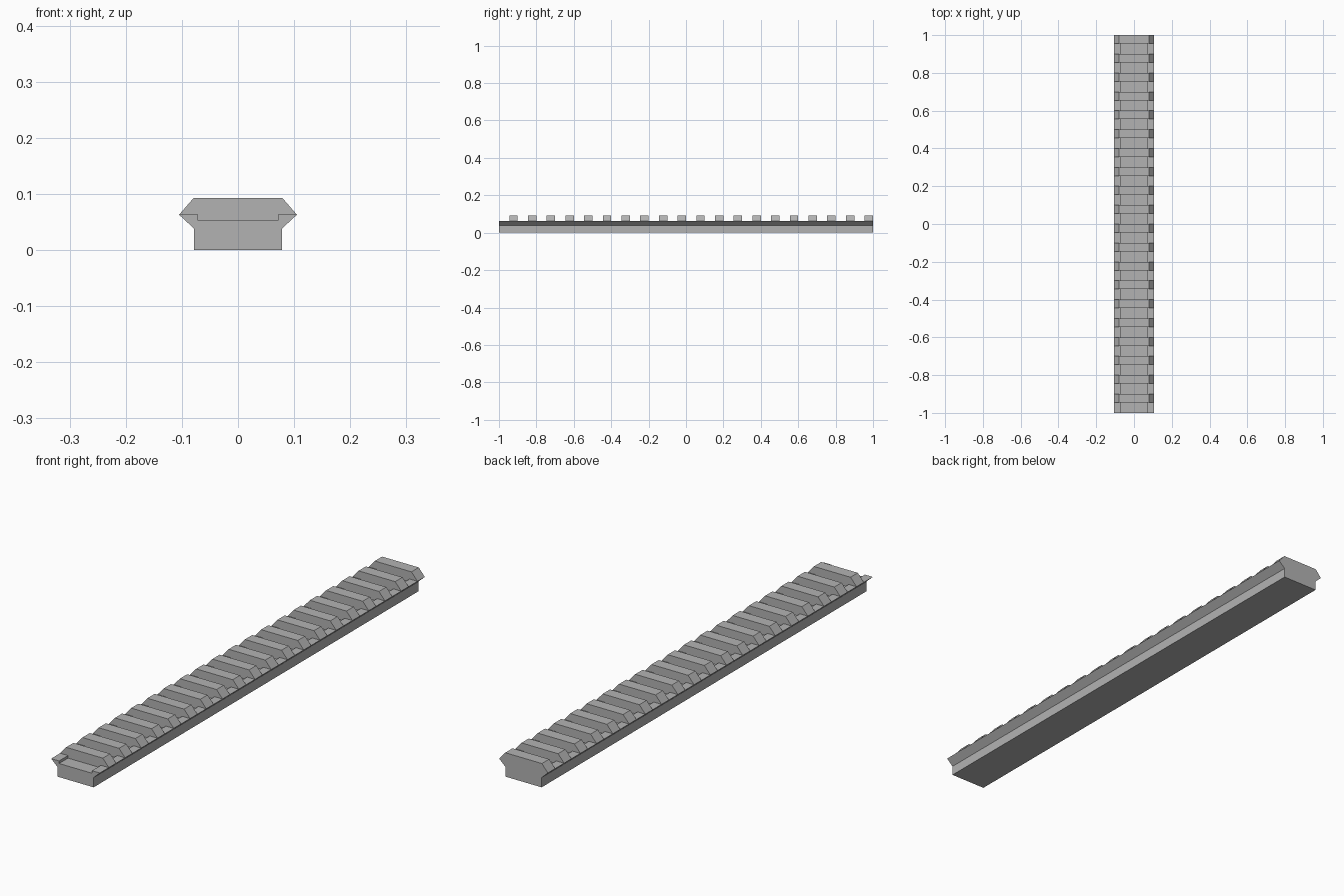
import bpy
import bmesh

cube = bpy.data.objects.get("Cube")
if cube:
    bpy.data.objects.remove(cube, do_unlink=True)

# Material
GREY = (0.45, 0.45, 0.45, 1)
metal = bpy.data.materials.new("plain grey")
metal.use_nodes = True
metal.diffuse_color = GREY
metal.node_tree.nodes["Principled BSDF"].inputs["Base Color"].default_value = GREY

# Cross-section, right half of each outline as (x, z)
lower_half = [(0.105, 0.063), (0.078, 0.038), (0.078, 0)]
tooth_half = [(0.079, 0.093)]
slot_half = [(0.071, 0.063), (0.071, 0.053)]


def mirrored(half):
    """Continue a half outline across to the opposite side."""
    return half + [(-x, z) for x, z in reversed(half)]


lower = mirrored(lower_half)
tooth = mirrored(tooth_half[::-1])
slot = mirrored(slot_half)

# Rail stations: slot and tooth alternate from front to back
TEETH, PITCH, TOOTH = 20, 0.1, 0.045
stations = []
for i in range(TEETH):
    start = -1 + i * PITCH
    stations += [start, start + PITCH - TOOTH]
stations.append(1)

bm = bmesh.new()


def ring(points, y):
    return [bm.verts.new((x, y, z)) for x, z in points]


def skin(a, b):
    """Join two matching open outlines with quads."""
    for j in range(len(a) - 1):
        bm.faces.new((a[j], a[j + 1], b[j + 1], b[j]))


# Every station carries the lower outline and both possible top outlines
rings = [(ring(lower, y), ring(slot, y), ring(tooth, y)) for y in stations]
last = len(rings) - 1

for i in range(last):
    (low_a, *tops_a), (low_b, *tops_b) = rings[i], rings[i + 1]
    kind = i % 2
    skin(low_a, low_b)
    skin([low_a[0]] + tops_a[kind] + [low_a[-1]],
         [low_b[0]] + tops_b[kind] + [low_b[-1]])

# Tooth walls between neighbouring slot and tooth sections
for low, slot_ring, tooth_ring in rings[1:last]:
    bm.faces.new([low[0]] + tooth_ring + [low[-1]] + slot_ring[::-1])

# End caps: open slot at the front, full tooth at the back
low, slot_ring, _ = rings[0]
bm.faces.new(low + slot_ring[::-1])
low, _, tooth_ring = rings[last]
bm.faces.new(low + tooth_ring[::-1])

bmesh.ops.delete(bm, geom=[v for v in bm.verts if not v.link_faces], context="VERTS")
bmesh.ops.recalc_face_normals(bm, faces=bm.faces)

mesh = bpy.data.meshes.new("slotted_rail")
bm.to_mesh(mesh)
bm.free()
mesh.materials.append(metal)
rail = bpy.data.objects.new("slotted_rail", mesh)
bpy.context.collection.objects.link(rail)
